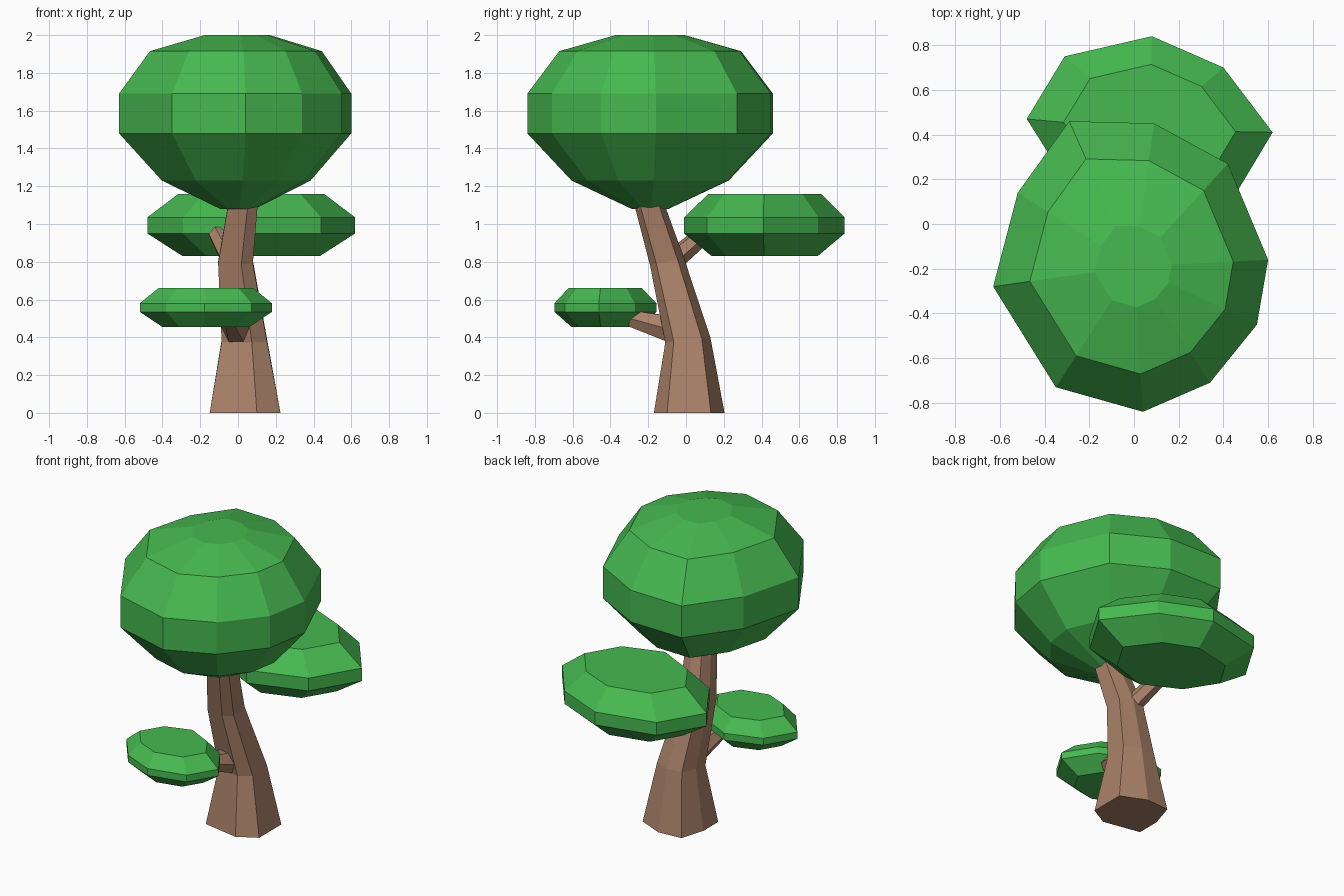
import bpy, bmesh
from math import cos, sin, tau
from mathutils import Vector

if "Cube" in bpy.data.objects:
    bpy.data.objects.remove(bpy.data.objects["Cube"])


def material(name, color):
    m = bpy.data.materials.new(name)
    m.diffuse_color = (*color, 1)
    m.use_nodes = True
    m.node_tree.nodes["Principled BSDF"].inputs["Base Color"].default_value = m.diffuse_color
    return m


def loft(name, rings, mat):
    """Join a stack of equal-sided rings and cap both ends."""
    bm = bmesh.new()
    loops = [[bm.verts.new(p) for p in ring] for ring in rings]
    n = len(loops[0])
    for a, b in zip(loops, loops[1:]):
        for i in range(n):
            j = (i + 1) % n
            bm.faces.new((a[i], a[j], b[j], b[i]))
    bm.faces.new(loops[0][::-1])
    bm.faces.new(loops[-1])
    bmesh.ops.recalc_face_normals(bm, faces=bm.faces)
    mesh = bpy.data.meshes.new(name)
    bm.to_mesh(mesh)
    bm.free()
    mesh.materials.append(mat)
    ob = bpy.data.objects.new(name, mesh)
    bpy.context.collection.objects.link(ob)
    return ob


def foliage(name, outline, center, levels, mat, size=1):
    cx, cy = center
    loft(name, [[(cx + x * s * size, cy + y * s * size, z) for x, y in outline]
                for z, s in levels], mat)


def branch(name, start, end, r0, r1, mat, sides=6):
    start, end = Vector(start), Vector(end)
    q = (end - start).to_track_quat('Z', 'Y')
    rings = [[c + q @ Vector((r * cos(tau * i / sides), r * sin(tau * i / sides), 0))
              for i in range(sides)] for c, r in ((start, r0), (end, r1))]
    loft(name, rings, mat)


leaf = material("leaf_green", (0.061, 0.485, 0.08))
bark = material("bark_brown", (0.40, 0.22, 0.14))

# Main crown
crown = [(-.29, .65), (.09, .64), (.42, .46), (.60, .03), (.55, -.26),
         (.34, -.52), (.04, -.65), (-.35, -.54), (-.63, -.09), (-.52, .33)]
foliage("main_crown", crown, (0, -.19),
        [(1.08, .15), (1.23, .64), (1.48, 1), (1.69, 1), (1.915, .74), (2, .28)], leaf)

# Side foliage pads share one outline, the front one turned half way round
pad = [(.55, -.01), (.33, .28), (.01, .42), (-.38, .33),
       (-.55, .05), (-.36, -.25), (0, -.43), (.37, -.31)]
foliage("back_foliage", pad, (.07, .42),
        [(.83, .66), (.95, 1), (1.035, 1), (1.16, .70)], leaf)
foliage("front_foliage", pad, (-.17, -.43),
        [(.455, .66), (.535, 1), (.58, 1), (.66, .72)], leaf, -.636)

# Bent, tapering trunk
section = [(-.19, -.14), (.06, -.187), (.185, -.117), (.185, .115),
           (.02, .187), (-.14, .175), (-.19, .015)]
path = [(.04, .017, 0, 1, 0), (.035, .01, .385, .64, .1),
        (-.012, -.10, .80, .49, .15), (.025, -.19, 1.09, .42, .1), (.03, -.21, 1.18, .40, 0)]
loft("trunk", [[(cx + x * s, cy + y * s, z + y * s * t) for x, y in section]
               for cx, cy, z, s, t in path], bark)

# Branches carrying the side foliage
branch("back_branch", (-.02, -.10, .78), (-.11, .10, .95), .06, .05, bark)
branch("front_branch", (0, -.03, .43), (-.04, -.29, .50), .085, .05, bark)
